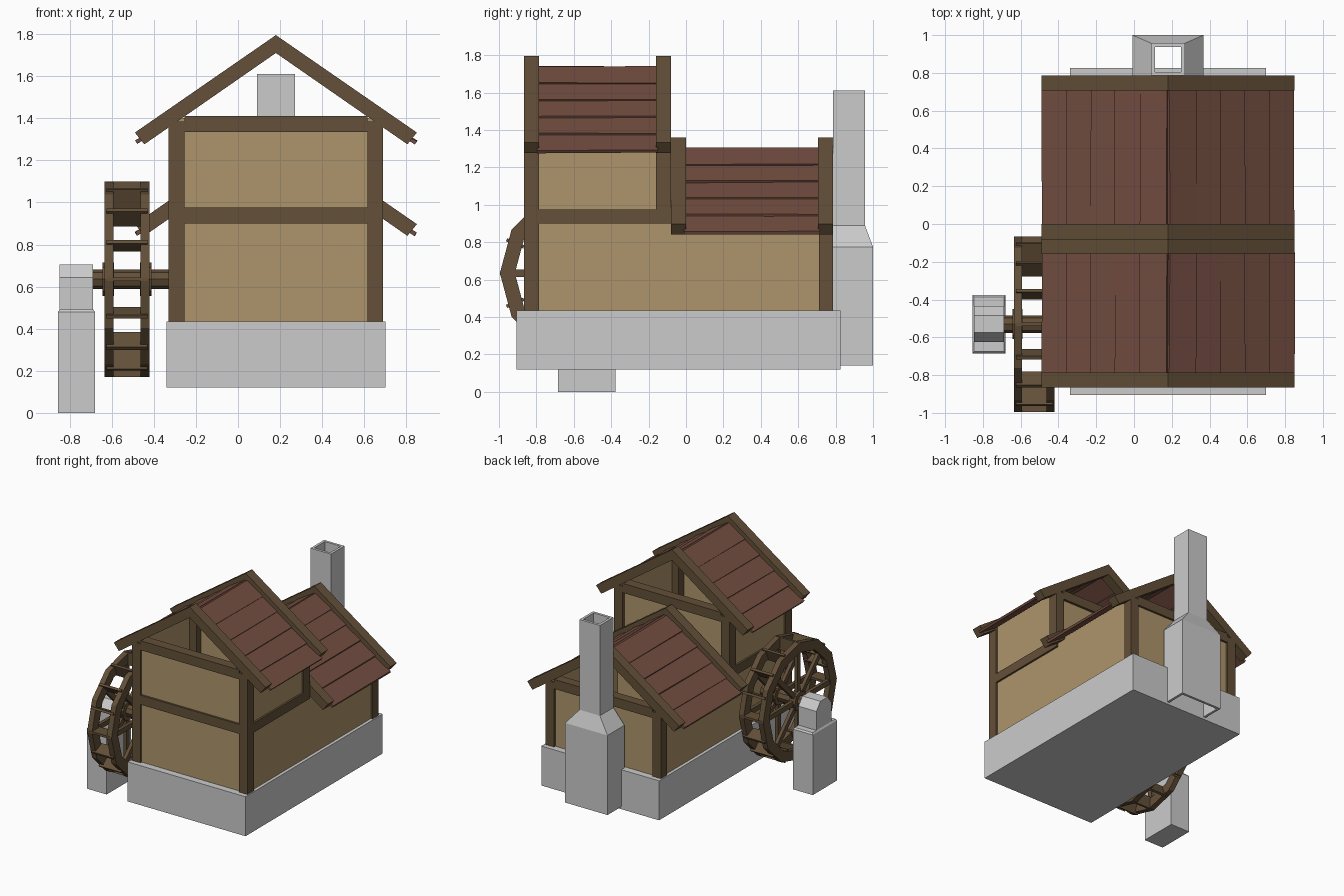
import bpy, bmesh, math, random
from mathutils import Matrix, Vector

if "Cube" in bpy.data.objects:
    bpy.data.objects.remove(bpy.data.objects["Cube"])

random.seed(4)
CX = 0.18  # centre line of the house


def mat(name, rgb):
    m = bpy.data.materials.new(name)
    m.diffuse_color = (*rgb, 1)
    m.use_nodes = True
    m.node_tree.nodes["Principled BSDF"].inputs["Base Color"].default_value = m.diffuse_color
    return m


WOOD = mat("wood", (0.125, 0.08, 0.04))
PLASTER = mat("plaster", (0.42, 0.30, 0.15))
ROOF = mat("roof_boards", (0.17, 0.075, 0.052))


def finish(name, bm, material=None):
    bmesh.ops.recalc_face_normals(bm, faces=bm.faces)
    me = bpy.data.meshes.new(name)
    bm.to_mesh(me)
    bm.free()
    if material:
        me.materials.append(material)
    ob = bpy.data.objects.new(name, me)
    bpy.context.collection.objects.link(ob)
    return ob


def add_box(bm, x0, x1, y0, y1, z0, z1, m=Matrix()):
    t = Matrix.Translation(((x0 + x1) / 2, (y0 + y1) / 2, (z0 + z1) / 2))
    s = Matrix.Diagonal((x1 - x0, y1 - y0, z1 - z0, 1))
    return bmesh.ops.create_cube(bm, size=1, matrix=m @ t @ s)["verts"]


def box(name, *dims, material=None):
    bm = bmesh.new()
    add_box(bm, *dims)
    return finish(name, bm, material)


def prism(bm, pts, direction):
    """Extrude a closed polygon along a vector."""
    f = bm.faces.new([bm.verts.new(p) for p in pts])
    r = bmesh.ops.extrude_face_region(bm, geom=[f])
    vs = [v for v in r["geom"] if isinstance(v, bmesh.types.BMVert)]
    bmesh.ops.translate(bm, verts=vs, vec=direction)


def loft(bm, rings, closed=False):
    vs = [[bm.verts.new(p) for p in r] for r in rings]
    n = len(vs[0])
    pairs = list(zip(vs, vs[1:])) + ([(vs[-1], vs[0])] if closed else [])
    for a, b in pairs:
        for i in range(n):
            j = (i + 1) % n
            bm.faces.new((a[i], a[j], b[j], b[i]))
    return vs


def rect(x0, x1, y0, y1, z):
    return [(x0, y0, z), (x1, y0, z), (x1, y1, z), (x0, y1, z)]


# Stone base and plaster walls (open at the top under the roofs)
box("stone_base", -0.34, 0.70, -0.905, 0.825, 0.12, 0.435)
for name, y0, y1, top in (("tall_walls", -0.85, -0.10, 1.40), ("low_walls", -0.10, 0.77, 0.965)):
    bm = bmesh.new()
    loft(bm, [rect(-0.315, 0.675, y0, y1, z) for z in (0.43, top)])
    finish(name, bm, PLASTER)

# Timber frame: corner posts and cross beams
F0, F1, M0, M1, B0, B1 = -0.866, -0.786, -0.16, -0.08, 0.71, 0.787
bm = bmesh.new()
for x0, x1 in ((-0.33, -0.255), (0.615, 0.69)):
    add_box(bm, x0, x1, F0, F1, 0.43, 1.385)
    add_box(bm, x0, x1, M0, M1, 0.90, 1.385)
    add_box(bm, x0, x1, B0, B1, 0.43, 0.95)
    add_box(bm, x0, x1, F1, M0, 0.90, 0.975)
finish("corner_posts_and_side_beams", bm, WOOD)
bm = bmesh.new()
for y0, y1, z in ((F0, F1, 0.90), (F0, F1, 1.335), (M0, M1, 1.335), (B0, B1, 0.90)):
    add_box(bm, -0.255, 0.615, y0, y1, z, z + 0.075)
finish("gable_cross_beams", bm, WOOD)

# Roofs: chevron gable rafters and lapped boards
slope = math.atan2(0.465, 0.67)


def roof(name, apex, ya, yb, w=0.08):
    for label, y in (("front", ya), ("back", yb - w)):
        bm = bmesh.new()
        half = [(0.67, -0.463), (0.625, -0.519)]
        prof = [(0, 0), *half, (0, -0.085), *[(-x, z) for x, z in reversed(half)]]
        prism(bm, [(CX + x, y, apex + z) for x, z in prof], (0, w, 0))
        finish(f"{name}_{label}_rafters", bm, WOOD)
    bm = bmesh.new()
    step = 0.158
    for side in (1, -1):
        for i in range(5):
            # local frame: x runs down the slope, z out of the roof
            m = (Matrix.Translation((CX, 0, apex - 0.062)) @ Matrix.Diagonal((side, 1, 1, 1))
                 @ Matrix.Rotation(slope, 4, 'Y') @ Matrix.Translation((i * step + 0.004, 0, 0))
                 @ Matrix.Rotation(math.radians(-3.5), 4, 'Y').inverted().inverted())
            vs = add_box(bm, 0, step + 0.008, ya + w - 0.01, yb - w + 0.01, -0.008, 0.010, m)
            for v in vs:
                v.co.z += random.uniform(-0.003, 0.003)
                v.co.x += random.uniform(-0.003, 0.003)
    finish(f"{name}_boards", bm, ROOF)


roof("tall_roof", 1.795, F0, M1)
roof("low_roof", 1.36, M1, B1)

# Hollow chimney: outer shell going up, inner shell coming down
levels = [(0.14, 0.187, 1.0), (0.775, 0.187, 1.0), (0.89, 0.09, 0.957), (1.61, 0.09, 0.957)]
t = 0.02
outer = [rect(CX - h, CX + h, 0.786, y, z) for z, h, y in levels]
inner = [rect(CX - h + t, CX + h - t, 0.786 + t, y - t, z) for z, h, y in reversed(levels)]
bm = bmesh.new()
loft(bm, outer + inner, closed=True)
finish("chimney", bm)

# Water wheel
C = Vector((0, -0.53, 0.635))


def ring(x, r, n):
    return [(x, C.y + r * math.cos(2 * math.pi * i / n), C.z + r * math.sin(2 * math.pi * i / n))
            for i in range(n)]


rims = ((-0.635, -0.592), (-0.463, -0.42))
bm = bmesh.new()
for x0, x1 in rims:
    loft(bm, [ring(x0, 0.465, 12), ring(x1, 0.465, 12), ring(x1, 0.385, 12), ring(x0, 0.385, 12)], True)
finish("wheel_rims", bm, WOOD)

bm = bmesh.new()
for i in range(16):
    m = Matrix.Translation(C) @ Matrix.Rotation(i * math.tau / 16, 4, 'X')
    add_box(bm, -0.625, -0.43, -0.009, 0.009, 0.365, 0.465, m)
finish("wheel_paddles", bm, WOOD)

bm = bmesh.new()
for i in range(8):
    m = Matrix.Translation(C) @ Matrix.Rotation(i * math.tau / 8, 4, 'X')
    for x0, x1 in rims:
        add_box(bm, x0 + 0.008, x1 - 0.008, -0.02, 0.02, 0.05, 0.40, m)
finish("wheel_spokes", bm, WOOD)

for name, x0, x1, r in (("wheel_outer_hub", -0.643, -0.59, 0.08),
                        ("wheel_inner_hub", -0.465, -0.412, 0.08), ("wheel_axle", -0.72, -0.30, 0.046)):
    bm = bmesh.new()
    prism(bm, ring(x0, r, 8), (x1 - x0, 0, 0))
    finish(name, bm, WOOD)

# Stone pillar carrying the axle, with a chamfered bearing block
bm = bmesh.new()
vs = loft(bm, [rect(-0.855, -0.68, -0.685, -0.377, 0), rect(-0.855, -0.68, -0.685, -0.377, 0.48),
               rect(-0.847, -0.688, -0.675, -0.387, 0.492)])
bm.faces.new(vs[0])
bm.faces.new(vs[-1])
finish("axle_pillar", bm)
bm = bmesh.new()
prof = [(-0.095, 0.485), (0.095, 0.485), (0.095, 0.643), (0.045, 0.705), (-0.045, 0.705), (-0.095, 0.643)]
prism(bm, [(-0.847, C.y + y, z) for y, z in prof], (0.159, 0, 0))
finish("bearing_block", bm)
